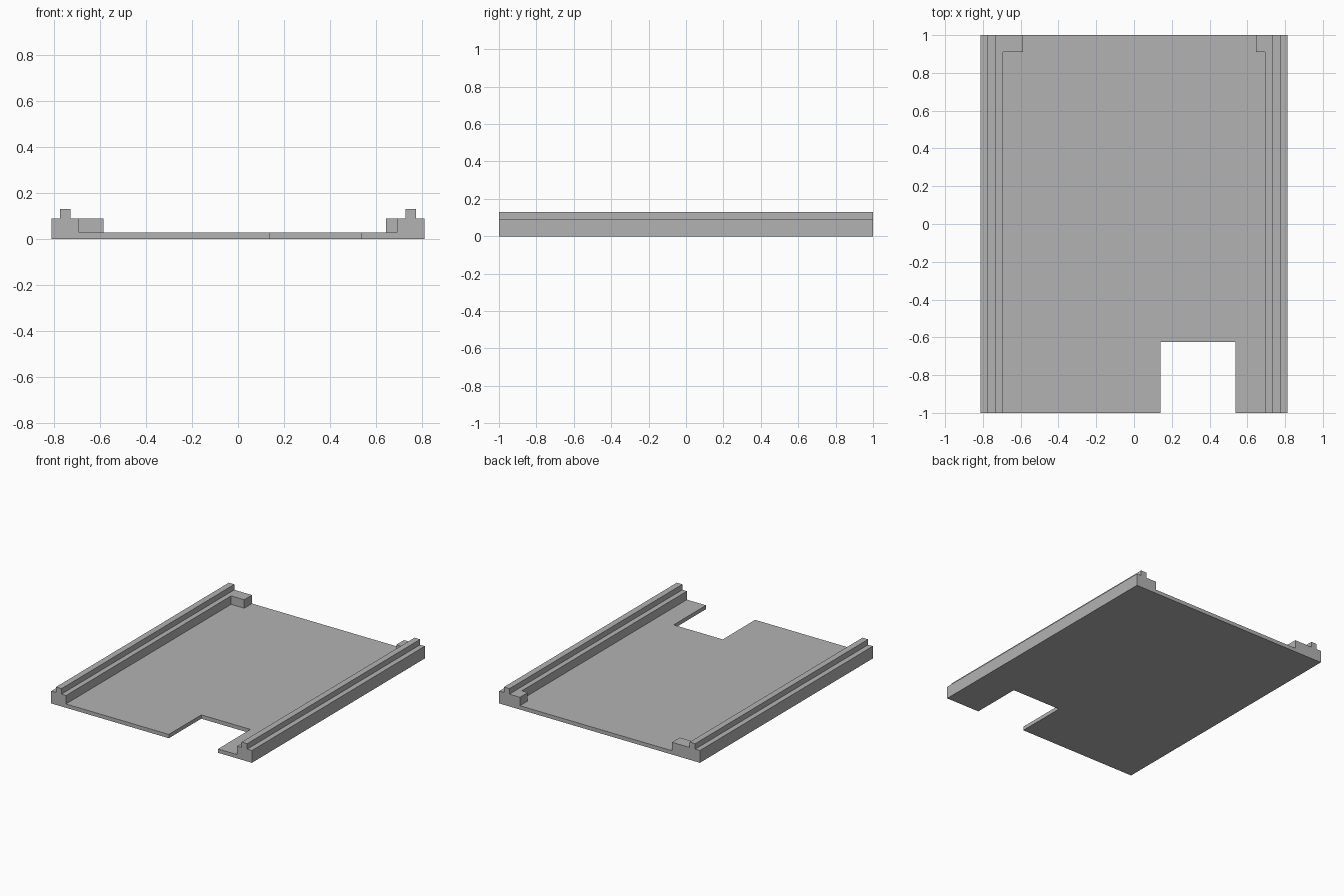
import bpy
import bmesh
from mathutils import Vector

cube = bpy.data.objects.get("Cube")
if cube:
    bpy.data.objects.remove(cube, do_unlink=True)

# One plain grey for the whole tray
grey = bpy.data.materials.new("plain grey")
grey.use_nodes = True
colour = (0.45, 0.45, 0.45, 1)
grey.diffuse_color = colour
grey.node_tree.nodes["Principled BSDF"].inputs["Base Color"].default_value = colour

HALF_X, RAIL_IN, HALF_Y = 0.813, 0.693, 1.0
FLOOR, SHOULDER, TOP = 0.028, 0.09, 0.13


def extrude(name, outline, direction):
    """Close a flat outline and extrude it into a solid."""
    bm = bmesh.new()
    face = bm.faces.new([bm.verts.new(p) for p in outline])
    result = bmesh.ops.extrude_face_region(bm, geom=[face], use_keep_orig=True)
    moved = [v for v in result["geom"] if isinstance(v, bmesh.types.BMVert)]
    bmesh.ops.translate(bm, verts=moved, vec=Vector(direction))
    bmesh.ops.recalc_face_normals(bm, faces=bm.faces)
    mesh = bpy.data.meshes.new(name)
    bm.to_mesh(mesh)
    bm.free()
    mesh.materials.append(grey)
    obj = bpy.data.objects.new(name, mesh)
    bpy.context.collection.objects.link(obj)
    return obj


# Floor plate with the rectangular notch in its front edge
notch_l, notch_r, notch_y = 0.14, 0.538, -0.625
plate = [(-RAIL_IN, -HALF_Y), (notch_l, -HALF_Y), (notch_l, notch_y),
         (notch_r, notch_y), (notch_r, -HALF_Y), (RAIL_IN, -HALF_Y),
         (RAIL_IN, HALF_Y), (-RAIL_IN, HALF_Y)]
extrude("floor_plate", [(x, y, 0) for x, y in plate], (0, 0, FLOOR))

# Side rails: block with a narrow raised tongue
rail = [(RAIL_IN, 0), (HALF_X, 0), (HALF_X, SHOULDER), (0.775, SHOULDER),
        (0.775, TOP), (0.73, TOP), (0.73, SHOULDER), (RAIL_IN, SHOULDER)]
for side, name in ((1, "left_rail"), (-1, "right_rail")):
    extrude(name, [(side * x, -HALF_Y, z) for x, z in rail], (0, 2 * HALF_Y, 0))

# Corner stops at the back, the right one longer
for name, outer, inner in (("left_stop", RAIL_IN, 0.645),
                           ("right_stop", -RAIL_IN, -0.587)):
    stop = [(outer, 0.91), (inner, 0.91), (inner, HALF_Y), (outer, HALF_Y)]
    extrude(name, [(x, y, FLOOR) for x, y in stop], (0, 0, SHOULDER - FLOOR))
